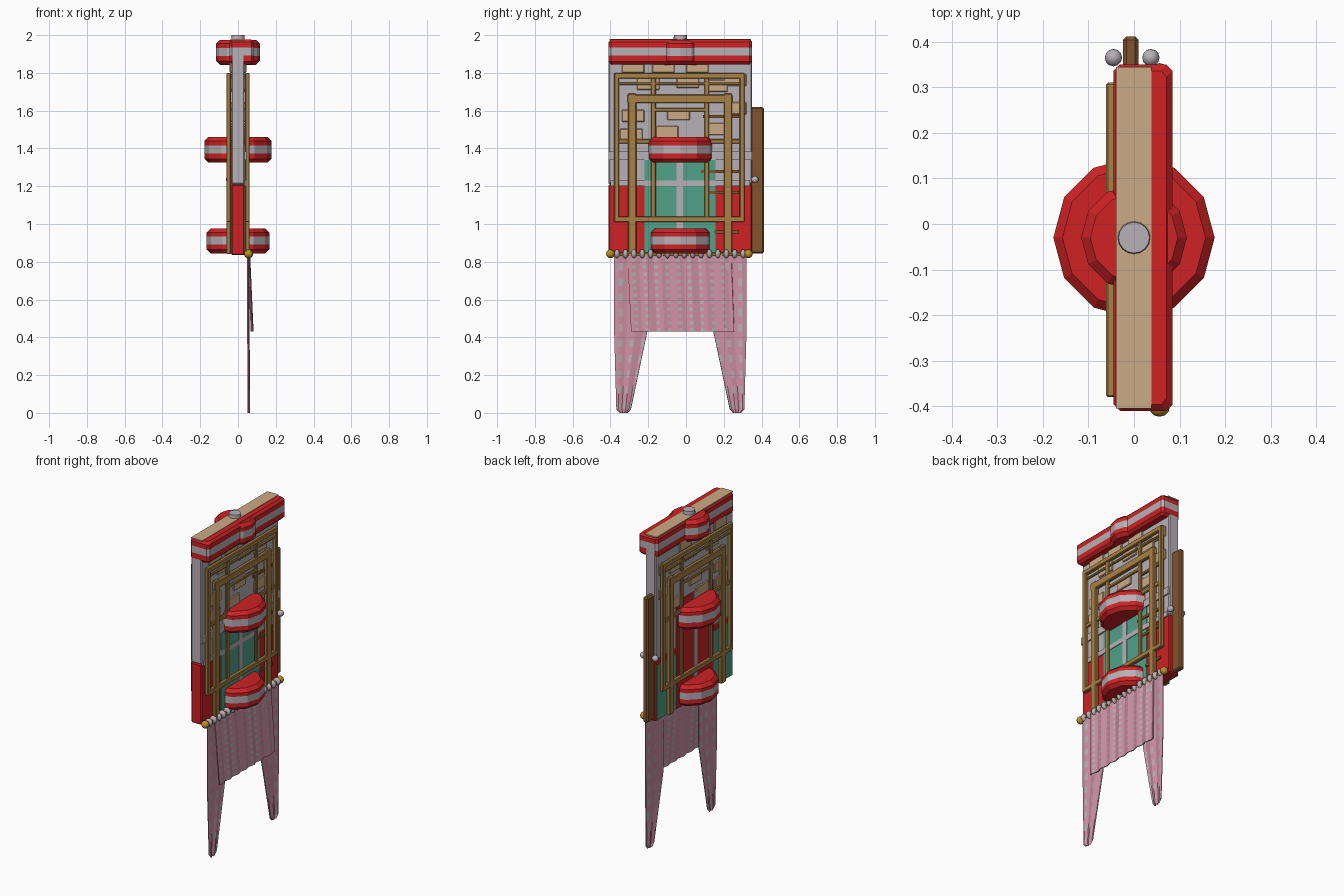
import bpy, bmesh, math
from mathutils import Vector

cube = bpy.data.objects.get("Cube")
if cube:
    bpy.data.objects.remove(cube, do_unlink=True)


def material(name, r, g, b):
    m = bpy.data.materials.new(name)
    m.use_nodes = True
    m.diffuse_color = (r, g, b, 1)
    m.node_tree.nodes["Principled BSDF"].inputs["Base Color"].default_value = (r, g, b, 1)
    return m


RED = material("red", .62, .016, .018)
GREY = material("pale grey", .47, .44, .47)
TAN = material("tan", .6, .41, .24)
TEAL = material("teal", .08, .36, .25)
PINK = material("pink", .62, .28, .37)
WOOD = material("lattice wood", .4, .22, .06)
BROWN = material("dark wood", .22, .09, .026)
GOLD = material("gold", .52, .28, .015)

MID = -.03  # centre line of the wall along y


def finish(name, bm, *mats):
    bmesh.ops.recalc_face_normals(bm, faces=bm.faces)
    me = bpy.data.meshes.new(name)
    bm.to_mesh(me)
    bm.free()
    ob = bpy.data.objects.new(name, me)
    bpy.context.collection.objects.link(ob)
    for m in mats:
        me.materials.append(m)
    return ob


def boxes(name, mat, ranges, bevel=0):
    """One object made of boxes, each given as x, y and z ranges."""
    bm = bmesh.new()
    for x, y, z in ranges:
        made = bmesh.ops.create_cube(bm, size=1)["verts"]
        for v in made:
            v.co = Vector([(r[0] + r[1]) / 2 + c * (r[1] - r[0])
                           for r, c in zip((x, y, z), v.co)])
    ob = finish(name, bm, mat)
    if bevel:
        mod = ob.modifiers.new("Bevel", "BEVEL")
        mod.width, mod.segments = bevel, 1
    return ob


def balls(name, mat, points, radius, squash=1):
    bm = bmesh.new()
    for p in points:
        made = bmesh.ops.create_uvsphere(bm, u_segments=12, v_segments=8, radius=radius)["verts"]
        for v in made:
            v.co = Vector((v.co.x, v.co.y * squash, v.co.z)) + Vector(p)
    for f in bm.faces:
        f.smooth = True
    return finish(name, bm, mat)


def banded(name, outline, z0, z1, chamfer=.02):
    """Chamfered slab with a pale band around its middle."""
    xs, ys = zip(*outline)
    cx, cy = (min(xs) + max(xs)) / 2, (min(ys) + max(ys)) / 2
    hx, hy = (max(xs) - min(xs)) / 2, (max(ys) - min(ys)) / 2
    h = z1 - z0
    levels = [(z0, chamfer), (z0 + chamfer, 0), (z0 + h * .36, 0),
              (z0 + h * .68, 0), (z1 - chamfer, 0), (z1, chamfer)]
    bm = bmesh.new()
    rings = [[bm.verts.new((cx + (x - cx) * (1 - c / hx), cy + (y - cy) * (1 - c / hy), z))
              for x, y in outline] for z, c in levels]
    n = len(outline)
    for k in range(len(rings) - 1):
        for i in range(n):
            j = (i + 1) % n
            f = bm.faces.new((rings[k][i], rings[k][j], rings[k + 1][j], rings[k + 1][i]))
            f.material_index = int(k == 2)
    bm.faces.new(rings[0])
    bm.faces.new(rings[-1])
    return finish(name, bm, RED, GREY)


def round_outline(radius, sides=12):
    return [(radius * math.cos(i * math.tau / sides), MID + radius * math.sin(i * math.tau / sides))
            for i in range(sides)]


def cloth(name, x, z0, z1, top, bottom, cols, rows, fold, flare=0):
    """Pleated sheet between two edges, with pale checks."""
    bm = bmesh.new()
    grid = []
    for j in range(rows + 1):
        t = j / rows
        a, b = [u + (v - u) * t for u, v in zip(top, bottom)]
        grid.append([bm.verts.new((x + flare * t + fold * math.sin(i * 1.57), a + (b - a) * i / cols,
                                   z1 + (z0 - z1) * t)) for i in range(cols + 1)])
    for j in range(rows):
        for i in range(cols):
            f = bm.faces.new((grid[j][i], grid[j][i + 1], grid[j + 1][i + 1], grid[j + 1][i]))
            f.material_index = int(i % 3 == 1 and j % 2 == 1)
    ob = finish(name, bm, PINK, GREY)
    mod = ob.modifiers.new("Solidify", "SOLIDIFY")
    mod.thickness, mod.offset = .005, 0


# Wall: red base, pale upper part
FULL = (-.41, .35)
boxes("wall_base", RED, [((-.035, .035), FULL, (.835, 1.21))], .006)
boxes("wall_upper", GREY, [((-.035, .035), FULL, (1.21, 1.9))], .006)

# Left face: teal window with pale bars and rails
boxes("window_pane", TEAL, [((.03, .039), (-.22, .155), (.84, 1.35))])
boxes("window_bars", GREY, [((.034, .043), (-.05, -.015), (.84, 1.38)),
                            ((.034, .043), (-.4, .34), (1.2, 1.23)),
                            ((.034, .045), (-.41, .35), (1.34, 1.385))])
# Right face: teal dado with a red doorway
boxes("teal_dado", TEAL, [((-.039, -.03), (-.4, .34), (.84, 1.18))])
boxes("doorway", RED, [((-.042, -.03), (-.21, .15), (.84, 1.5))])
boxes("doorway_bars", GREY, [((-.046, -.034), (-.045, -.015), (.84, 1.5))])

# Tan bricks on both faces
bricks = [(-.34, 1.54), (-.1, 1.55), (.1, 1.7), (-.16, 1.455), (.1, 1.47), (.2, 1.58),
          (-.26, 1.71), (-.05, 1.72), (.2, 1.73), (-.35, 1.44), (-.34, 1.8), (0, 1.8), (-.18, 1.8)]
for side, s in (("left", 1), ("right", -1)):
    boxes(side + "_bricks", TAN, [(sorted((s * .03, s * .044)), (y, y + .12), (z, z + .065))
                                  for y, z in bricks], .004)

# Thin dark straps
boxes("wall_straps", BROWN, [((.034, .044), (.08 + d, .28), (z, z + .016))
                             for d, z in ((.01, 1.56), (0, 1.27), (.03, 1.16), (.07, .95))])

# Lattices on both faces
for side, s in (("left", 1), ("right", -1)):
    thin, thick = sorted((s * .042, s * .055)), sorted((s * .038, s * .061))
    bars = [(thick, (-.38, .31), (z - .015, z + .015)) for z in (1.785, 1.025)]
    bars += [(thick, (y - .013, y + .013), (1.01, 1.8)) for y in (-.367, .297)]
    bars += [(thin, (y - .013, y + .013), (1.03, 1.78)) for y in (-.173, .11)]
    bars += [(thick, (y - .022, y + .022), (.84, 1.69)) for y in (-.285, .222)]
    bars += [(thick, (-.31, .245), (1.64, 1.685))]
    bars += [(thin, (a, b), (1.425, 1.45)) for a, b in ((-.37, -.17), (.11, .3))]
    bars += [(thin, (-.17, .11), (1.595, 1.615)), (thin, (-.37, .3), (1.735, 1.75))]
    boxes(side + "_lattice", WOOD, bars, .004)

# Cornice with round bulge, top board and finial
c, (y0, y1), (x0, x1) = .014, FULL, (-.045, .085)
banded("cornice", [(x0 + c, y0), (x1 - c, y0), (x1, y0 + c), (x1, y1 - c),
                   (x1 - c, y1), (x0 + c, y1), (x0, y1 - c), (x0, y0 + c)], 1.845, 1.977, .014)
banded("cornice_bulge", round_outline(.116), 1.843, 1.975)
boxes("top_board", TAN, [((-.04, .038), (-.405, .345), (1.972, 1.979))])
bm = bmesh.new()
bmesh.ops.create_cone(bm, cap_ends=True, segments=16, radius1=.038, radius2=.034, depth=.05)
bmesh.ops.translate(bm, verts=bm.verts, vec=(0, MID, 1.975))
finish("finial", bm, GREY)

# Round shelves
banded("upper_shelf", round_outline(.177), 1.325, 1.46)
banded("lower_shelf", round_outline(.166), .845, .975)

# Door plank seen edge on, with knobs
boxes("door_plank", BROWN, [((-.024, .01), (.34, .412), (.843, 1.62))], .008)
balls("door_knobs", GREY, [(-.045, .365, 1.235), (.037, .365, 1.235)], .019)

# Curtain rod with beads
boxes("curtain_rod", GOLD, [((.047, .063), (-.4, .33), (.832, .848))], .004)
balls("rod_ends", GOLD, [(.056, -.4, .842), (.056, .33, .842)], .023)
balls("rod_beads", GREY, [(.056, -.365 + i * .0445, .842) for i in range(16)], .024, .6)

# Curtain: long side panels and a short valance
cloth("valance", .057, .43, .835, (-.31, .24), (-.29, .255), 28, 22, .005, .018)
for name, o, i in (("front", -1, 1), ("back", 1, -1)):
    top, knee, foot = [(MID + o * .35, MID + o * w) for w in (.17, .175, .26)]
    foot = (MID + o * .338, MID + o * .262)
    cloth(name + "_panel_top", .055, .43, .835, top, knee, 8, 10, .004)
    cloth(name + "_panel_tail", .055, .02, .43, knee, foot, 8, 10, .004, .003)
    cloth(name + "_panel_hem", .058, 0, .02, foot, (MID + o * .32, MID + o * .28), 8, 1, .004)
